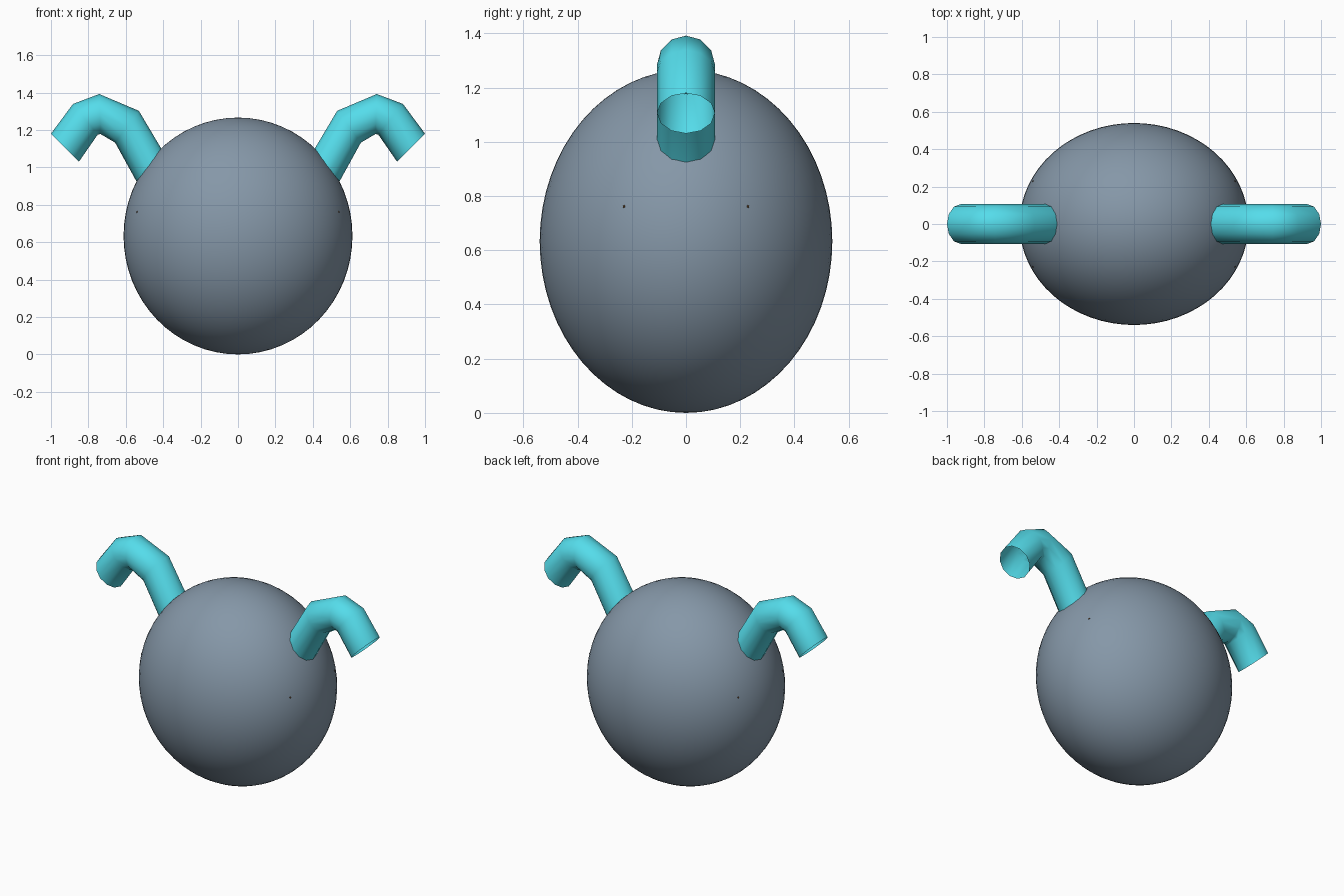
import bpy, bmesh, math
from mathutils import Vector

if "Cube" in bpy.data.objects:
    bpy.data.objects.remove(bpy.data.objects["Cube"])


def paint(obj, name, rgb):
    mat = bpy.data.materials.get(name) or bpy.data.materials.new(name)
    mat.diffuse_color = (*rgb, 1)
    mat.use_nodes = True
    mat.node_tree.nodes["Principled BSDF"].inputs["Base Color"].default_value = mat.diffuse_color
    obj.data.materials.append(mat)


def smooth(obj):
    for p in obj.data.polygons:
        p.use_smooth = True


# rounded body
bpy.ops.mesh.primitive_uv_sphere_add(segments=64, ring_count=32, radius=1, location=(0, 0, 0.633))
body = bpy.context.object
body.name = "body"
body.scale = (0.612, 0.54, 0.633)
smooth(body)
paint(body, "slate", (0.235, 0.31, 0.39))

# bent open pipes: each ring is given by its outer and inner edge in the xz plane
RINGS = [((0.25, 0.83), (0.43, 0.72)),
         ((0.53, 1.302), (0.657, 1.132)),
         ((0.742, 1.392), (0.735, 1.178)),
         ((0.882, 1.339), (0.75, 1.175)),
         ((1.0, 1.18), (0.85, 1.031))]
SIDES = 12
RADIUS = 0.107


def pipe(name, side):
    bm = bmesh.new()
    loops = []
    for (ox, oz), (ix, iz) in RINGS:
        mid = Vector(((ox + ix) / 2 * side, 0, (oz + iz) / 2))
        up = Vector(((ox - ix) / 2 * side, 0, (oz - iz) / 2))
        loop = []
        for k in range(SIDES):
            a = math.tau * k / SIDES
            loop.append(bm.verts.new(mid + up * math.cos(a) + Vector((0, RADIUS * math.sin(a), 0))))
        loops.append(loop)
    for a, b in zip(loops, loops[1:]):
        for k in range(SIDES):
            n = (k + 1) % SIDES
            f = (a[k], a[n], b[n], b[k])
            bm.faces.new(f if side < 0 else f[::-1])
    # outward normals
    bm.normal_update()
    face = max(bm.faces, key=lambda f: f.calc_center_median().z)
    if face.normal.z < 0:
        bmesh.ops.reverse_faces(bm, faces=bm.faces[:])
    me = bpy.data.meshes.new(name)
    bm.to_mesh(me)
    bm.free()
    obj = bpy.data.objects.new(name, me)
    bpy.context.collection.objects.link(obj)
    smooth(obj)
    paint(obj, "cyan", (0.09, 0.72, 0.83))


pipe("right_pipe", 1)
pipe("left_pipe", -1)

# tiny side studs that just break the body surface
for sx in (-1, 1):
    for sy in (-1, 1):
        bpy.ops.mesh.primitive_ico_sphere_add(subdivisions=1, radius=0.006,
                                              location=(0.538 * sx, 0.228 * sy, 0.761))
        stud = bpy.context.object
        stud.name = "side_stud"
        paint(stud, "brown", (0.16, 0.08, 0.03))
